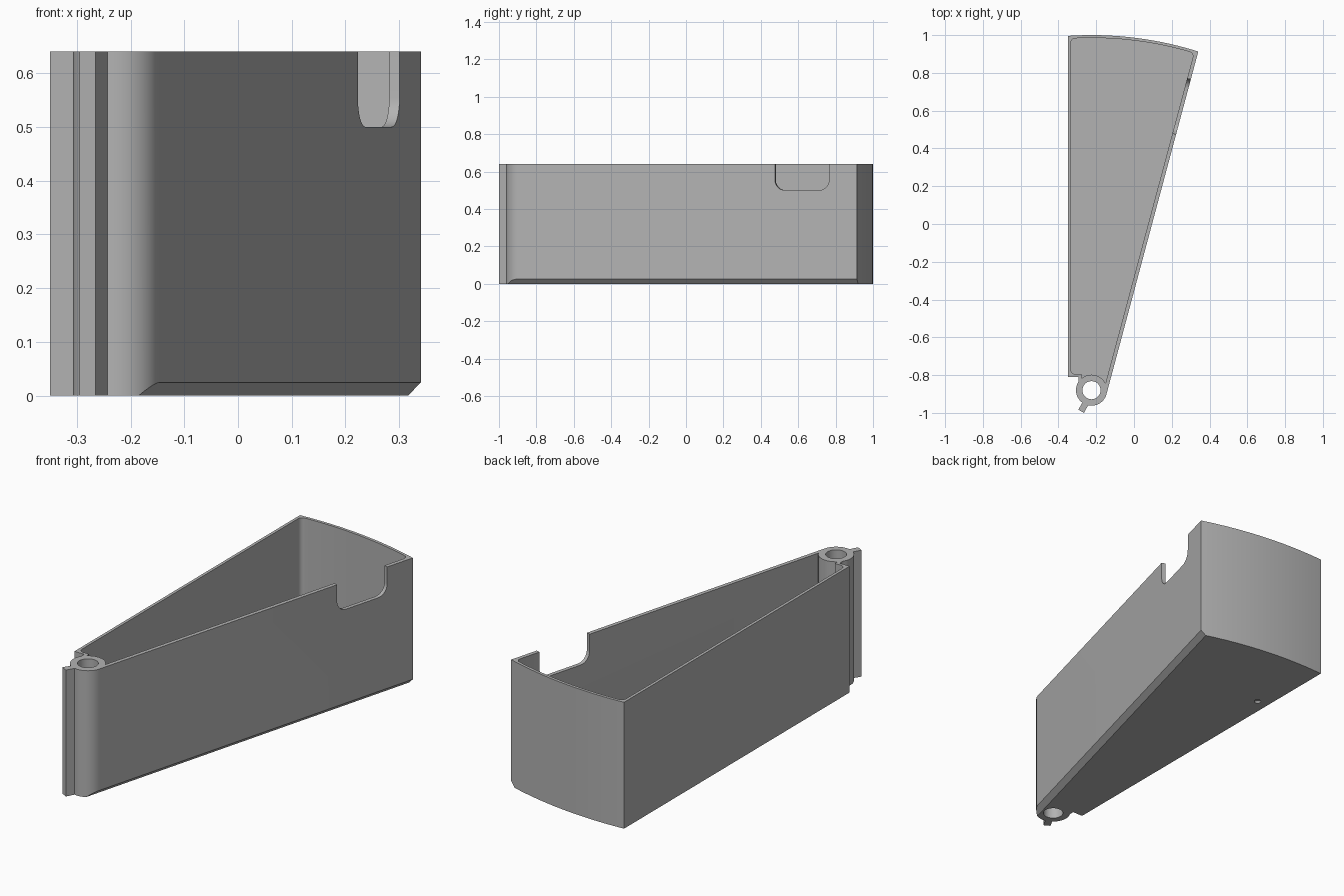
import bpy, bmesh
from math import radians, sin, cos, sqrt
from mathutils import Matrix, Vector

cube = bpy.data.objects.get("Cube")
if cube:
    bpy.data.objects.remove(cube)

# Main dimensions
HEIGHT, FLOOR = 0.64, 0.018
WALL, SIDE_WALL = 0.015, 0.02
PIVOT = Vector((-0.225, -0.88))
RING, BORE, REACH = 0.082, 0.048, 1.88
LEFT, FRONT = -0.35, -0.81
SLANT = radians(15)
along = Vector((sin(SLANT), cos(SLANT)))      # direction of the slanted wall
outward = Vector((cos(SLANT), -sin(SLANT)))   # its outer normal
UP = Vector((0, 0, 1))


def arc(radius, start, end, steps, centre=PIVOT):
    angles = [radians(start + (end - start) * i / steps) for i in range(steps + 1)]
    return [centre + radius * Vector((cos(a), sin(a))) for a in angles]


def sweep(radius, left_x, offset, steps=32):
    """Back arc from the left wall to the slanted wall, both corners included."""
    a = Vector((left_x - PIVOT.x, sqrt(radius ** 2 - (left_x - PIVOT.x) ** 2)))
    b = outward * offset + along * sqrt(radius ** 2 - offset ** 2)
    turn = a.angle_signed(b)
    return [PIVOT + Matrix.Rotation(-turn * i / steps, 2) @ a for i in range(steps + 1)]


def prism(name, points, low, high, matrix=Matrix(), rounding=0, corners=()):
    """Extrude a profile; optionally round the long edges at some corners."""
    bm = bmesh.new()
    base = [bm.verts.new((p[0], p[1], low)) for p in points]
    top = [bm.verts.new((p[0], p[1], high)) for p in points]
    bm.faces.new(base)
    bm.faces.new(top)
    for i in range(len(base)):
        j = (i + 1) % len(base)
        bm.faces.new((base[i], base[j], top[j], top[i]))
    if corners:
        edges = [bm.edges.get((base[i], top[i])) for i in corners]
        bmesh.ops.bevel(bm, geom=edges, offset=rounding, segments=8,
                        profile=0.5, affect='EDGES')
    bmesh.ops.recalc_face_normals(bm, faces=bm.faces)
    bm.transform(matrix)
    mesh = bpy.data.meshes.new(name)
    bm.to_mesh(mesh)
    bm.free()
    obj = bpy.data.objects.new(name, mesh)
    bpy.context.collection.objects.link(obj)
    return obj


def frame(x_axis, y_axis, z_axis):
    m = Matrix((x_axis, y_axis, z_axis)).transposed().to_4x4()
    m.translation = PIVOT.to_3d()
    return m


# Outer shell: wedge, pivot ring and stop tab in one outline
outline = [Vector((LEFT, FRONT))] + sweep(REACH, LEFT, RING)
outline += arc(RING, -15, -102.7, 20)
outline += [Vector((-0.265, -1.0)), Vector((-0.295, -0.983))]
outline += arc(RING, -126.4, -212.5, 20) + [Vector((-0.294, FRONT))]
tray = prism("wedge_tray", outline, 0, HEIGHT)

# Cavity with rounded corners, leaving the floor
back = sweep(REACH - WALL, LEFT + WALL, RING - SIDE_WALL)
inside = [Vector((LEFT + WALL, FRONT + WALL))] + back
inside += arc(RING, 25.9, 130.3, 24) + [Vector((-0.278, FRONT + WALL))]
cutters = [prism("cavity_cutter", inside, FLOOR, HEIGHT + 0.1,
                 rounding=0.025, corners=(0, 1, len(back)))]

# Pivot bore and small recess under the floor
cutters.append(prism("bore_cutter", arc(BORE, 0, 350, 35), -0.1, HEIGHT + 0.1))
cutters.append(prism("recess_cutter", arc(0.016, 0, 345, 23, Vector((-0.288, 0.591))),
                     -0.1, 0.01))

# Finger notch in the slanted wall
d3, n3 = along.to_3d(), outward.to_3d()
start, end = [(y - PIVOT.y + RING * sin(SLANT)) / cos(SLANT) for y in (0.475, 0.765)]
notch = [(start, 0.5), (end, 0.5), (end, HEIGHT + 0.1), (start, HEIGHT + 0.1)]
cutters.append(prism("notch_cutter", notch, RING - 0.06, RING + 0.1,
                     frame(d3, UP, n3), rounding=0.055, corners=(0, 1)))

# Bevel along the lower edge of the slanted wall
bevel = [(RING - 0.05, -0.025), (RING + 0.05, -0.025), (RING + 0.05, 0.075)]
cutters.append(prism("bevel_cutter", bevel, -2.2, 0.3, frame(n3, UP, -d3)))

bpy.ops.object.select_all(action='DESELECT')
bpy.context.view_layer.objects.active = tray
tray.select_set(True)
for cutter in cutters:
    cutter.hide_render = True
    mod = tray.modifiers.new(cutter.name, 'BOOLEAN')
    mod.operation, mod.solver, mod.object = 'DIFFERENCE', 'EXACT', cutter
    bpy.ops.object.modifier_apply(modifier=mod.name)
    bpy.data.objects.remove(cutter)

# Single grey finish
grey = bpy.data.materials.new("plain_grey")
grey.use_nodes = True
colour = (0.45, 0.45, 0.45, 1)
grey.diffuse_color = colour
grey.node_tree.nodes["Principled BSDF"].inputs["Base Color"].default_value = colour
tray.data.materials.clear()
tray.data.materials.append(grey)
bpy.ops.object.shade_smooth_by_angle(angle=radians(30))
